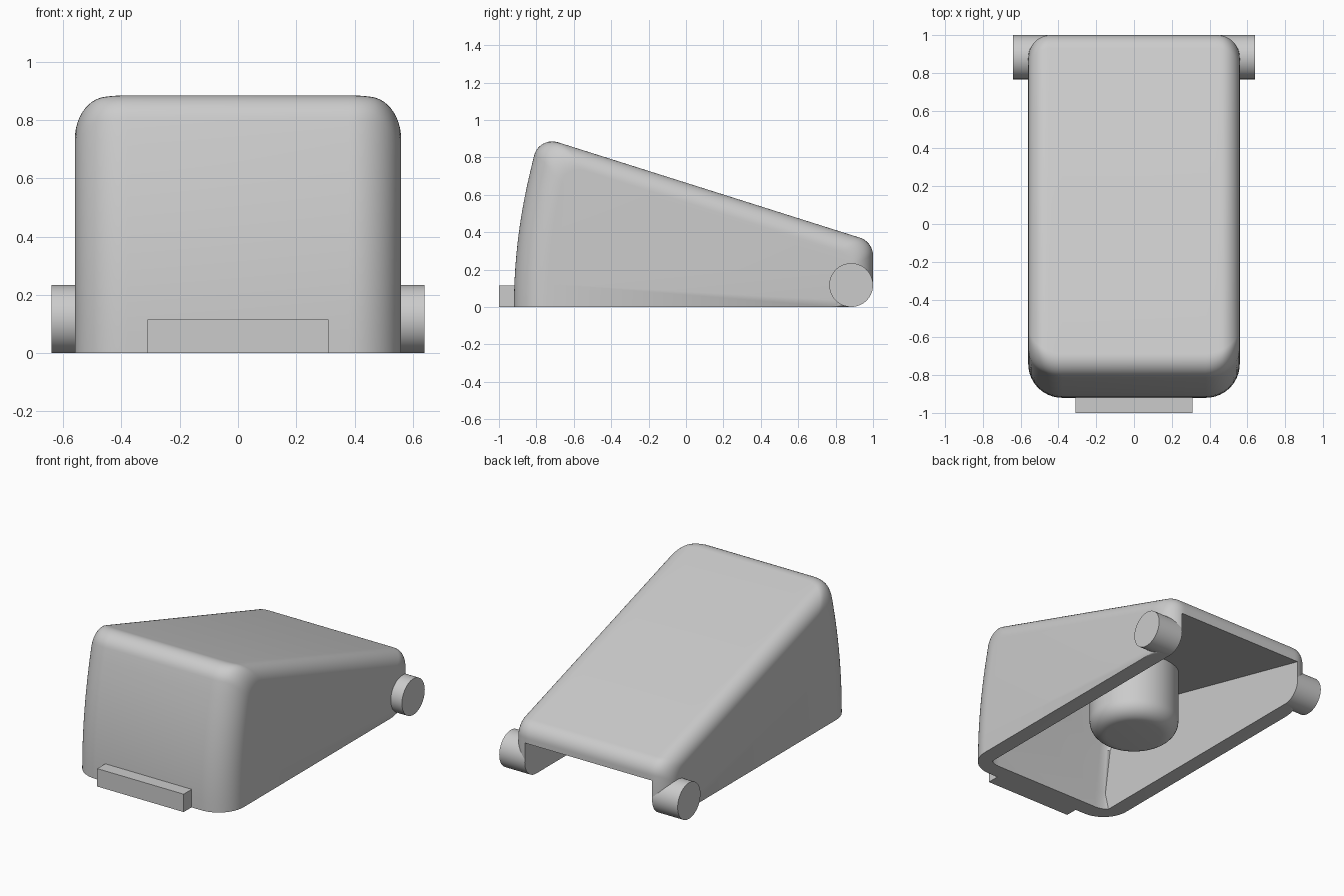
import bpy, bmesh, math
from mathutils import Vector

if "Cube" in bpy.data.objects:
    bpy.data.objects.remove(bpy.data.objects["Cube"])

grey = bpy.data.materials.new("plain grey")
grey.use_nodes = True
colour = (0.6, 0.6, 0.6, 1)
grey.diffuse_color = colour
grey.node_tree.nodes["Principled BSDF"].inputs["Base Color"].default_value = colour

HALF_WIDTH, WALL = 0.56, 0.103
HINGE_Y, HINGE_R = 0.883, 0.117


def make_object(name, bm):
    bmesh.ops.recalc_face_normals(bm, faces=bm.faces)
    mesh = bpy.data.meshes.new(name)
    bm.to_mesh(mesh)
    bm.free()
    obj = bpy.data.objects.new(name, mesh)
    mesh.materials.append(grey)
    bpy.context.collection.objects.link(obj)
    return obj


def smooth(obj, angle=35):
    bpy.ops.object.select_all(action='DESELECT')
    obj.select_set(True)
    bpy.context.view_layer.objects.active = obj
    bpy.ops.object.shade_smooth_by_angle(angle=math.radians(angle))


def fillet(before, corner, after, radius, steps=10):
    """Points of a round arc that replaces a corner."""
    c = Vector(corner)
    a = (Vector(before) - c).normalized()
    b = (Vector(after) - c).normalized()
    half = a.angle(b) / 2
    centre = c + (a + b).normalized() * radius / math.sin(half)
    start = c + a * radius / math.tan(half) - centre
    end = c + b * radius / math.tan(half) - centre
    sweep = math.pi - 2 * half
    return [centre + (start * math.sin(sweep * (1 - i / steps)) + end * math.sin(sweep * i / steps))
            / math.sin(sweep) for i in range(steps + 1)]


def inset(x, radius):
    """How far a rounded side edge pulls the profile in at this x."""
    over = max(0, abs(x) - (HALF_WIDTH - radius))
    return radius - math.sqrt(max(0, radius ** 2 - over ** 2))


def shell_profile(x):
    front, drop, back = inset(x, 0.18), inset(x, 0.1) * 1.05, 1 - inset(x, 0.12)

    def roof(y):
        return 0.664 - 0.316 * y - drop

    bow = [Vector((-0.92 + front + 0.135 * (z / 0.9) ** 2, z)) for z in [i * 0.072 for i in range(11)]]
    tip = Vector((-0.785 + front, roof(-0.785 + front)))
    rear = Vector((back, roof(back)))
    low = Vector((back, 0))
    # the bow stops below the upper corner, which is lower near the sides
    top = tip.z if len(tip) > 2 else tip.y
    scale = min(1, (top - 0.13) / bow[-1].y)
    bow = [Vector((-0.92 + front + 0.135 * (p.y * scale / 0.9) ** 2, p.y * scale)) for p in bow]
    tip.x = bow[-1].x + 0.24 * (top - bow[-1].y)
    tip.y = roof(tip.x)
    return (bow + fillet(bow[-1], tip, rear, 0.1) + fillet(tip, rear, low, 0.1)
            + fillet(rear, low, bow[0], HINGE_R))


# Wedge-shaped shell, lofted across its width
bm = bmesh.new()
arc = [HALF_WIDTH - 0.18 + 0.18 * math.sin(math.radians(a)) for a in range(0, 91, 6)]
slices = [-x for x in reversed(arc)] + arc
rings = [[bm.verts.new((x, p.x, p.y)) for p in shell_profile(x)] for x in slices]
count = len(rings[0])
for r1, r2 in zip(rings, rings[1:]):
    for i in range(count):
        j = (i + 1) % count
        bm.faces.new((r1[i], r1[j], r2[j], r2[i]))
bm.faces.new(rings[0])
bm.faces.new(rings[-1])
shell = make_object("shell", bm)

# Hollow, open below and between the hinge arms
bm = bmesh.new()
side = [(-0.815, -0.2), (-0.815, 0.12), (-0.77, 0.4), (-0.7, 0.651), (1.2, 0.195), (1.2, -0.2)]
inner = HALF_WIDTH - WALL
ends = [[bm.verts.new((x, y, z)) for y, z in side] for x in (-inner, inner)]
for i in range(len(side)):
    j = (i + 1) % len(side)
    bm.faces.new((ends[0][i], ends[0][j], ends[1][j], ends[1][i]))
for end in ends:
    bm.faces.new(end)
corners = [e for end in ends for e in bm.edges
           if all(v in end[:4] for v in e.verts)]
bmesh.ops.bevel(bm, geom=corners, offset=0.08, segments=6, profile=0.5, affect='EDGES')
cutter = make_object("hollow_cutter", bm)
cutter.hide_render = True
cut = shell.modifiers.new("hollow", 'BOOLEAN')
cut.operation = 'DIFFERENCE'
cut.solver = 'EXACT'
cut.object = cutter
bpy.context.view_layer.objects.active = shell
bpy.ops.object.modifier_apply(modifier=cut.name)
bpy.data.objects.remove(cutter)
smooth(shell)

# Hinge pins on both sides
for name, sign in (("left", 1), ("right", -1)):
    bpy.ops.mesh.primitive_cylinder_add(vertices=64, radius=HINGE_R, depth=0.64 - inner,
                                        location=(sign * (0.64 + inner) / 2, HINGE_Y, HINGE_R),
                                        rotation=(0, math.pi / 2, 0))
    pin = bpy.context.object
    pin.name = name + "_hinge_pin"
    pin.data.materials.append(grey)
    smooth(pin)

# Front catch
bm = bmesh.new()
bmesh.ops.create_cube(bm, size=1)
for v in bm.verts:
    v.co = (v.co.x * 0.62, -0.925 + v.co.y * 0.15, 0.058 + v.co.z * 0.116)
make_object("front_catch", bm)

# Plunger under the roof, with a rounded lower end
bpy.ops.mesh.primitive_cylinder_add(vertices=64, radius=0.27, depth=0.55, location=(0, 0, 0.275))
plunger = bpy.context.object
plunger.name = "plunger"
plunger.data.materials.append(grey)
bm = bmesh.new()
bm.from_mesh(plunger.data)
rim = [e for e in bm.edges if all(v.co.z < 0 for v in e.verts)]
bmesh.ops.bevel(bm, geom=rim, offset=0.1, segments=8, profile=0.5, affect='EDGES')
bm.to_mesh(plunger.data)
bm.free()
smooth(plunger)
